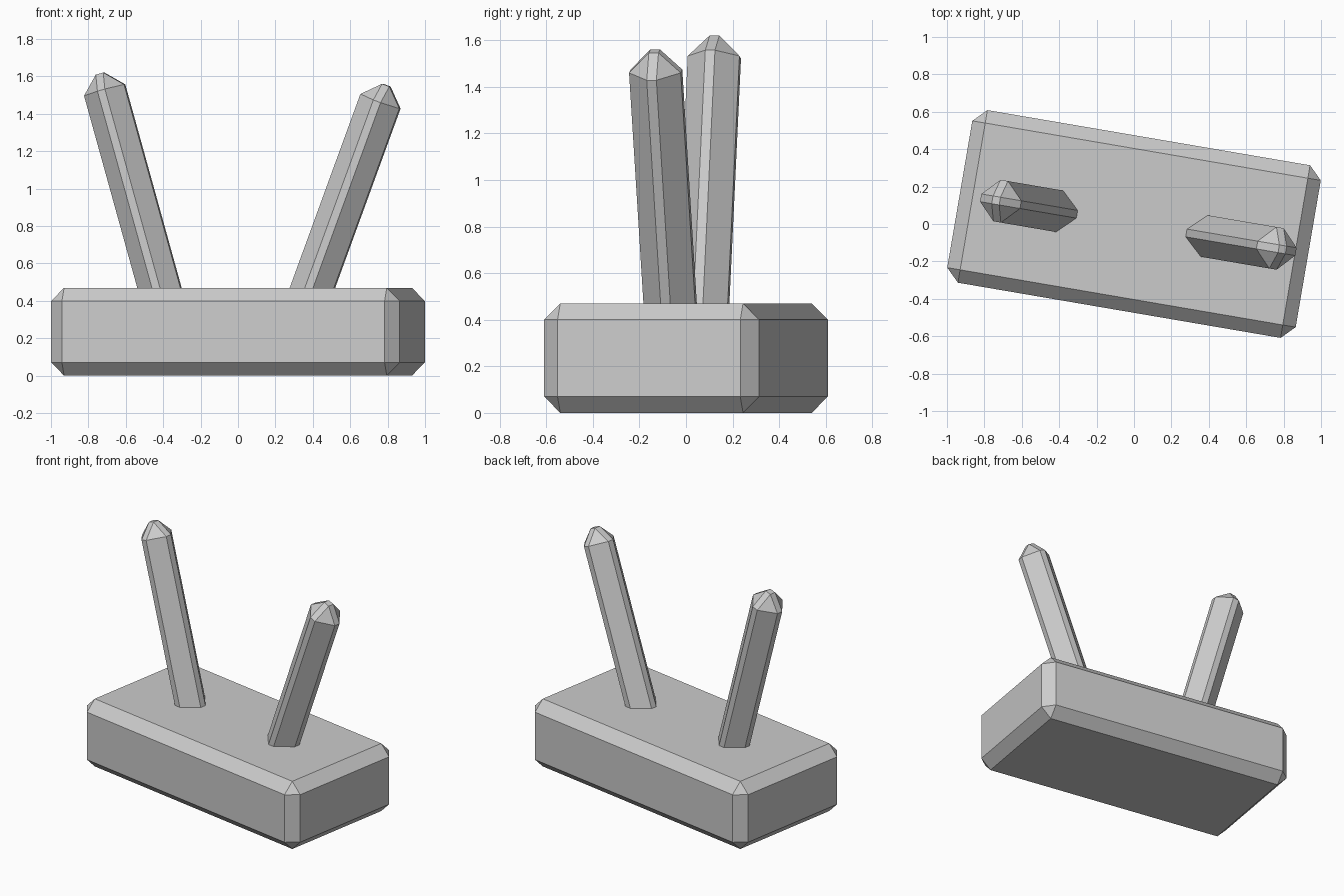
import bpy, bmesh
from math import radians, cos
from mathutils import Vector, Euler, Matrix

if "Cube" in bpy.data.objects:
    bpy.data.objects.remove(bpy.data.objects["Cube"])

YAW = radians(-9.7)
BASE_H = 0.47


def chamfered_box(name, size, chamfer, location, rotation):
    """Box centred on its own origin, every edge cut by one flat chamfer."""
    mesh = bpy.data.meshes.new(name)
    bm = bmesh.new()
    bmesh.ops.create_cube(bm, size=1.0, matrix=Matrix.Diagonal((*size, 1)))
    bm.to_mesh(mesh)
    bm.free()
    ob = bpy.data.objects.new(name, mesh)
    bpy.context.collection.objects.link(ob)
    ob.location = location
    ob.rotation_euler = rotation
    mod = ob.modifiers.new("chamfer", 'BEVEL')
    mod.width = chamfer
    mod.segments = 1
    mod.limit_method = 'NONE'
    return ob


def rod(name, u, tilt, top_z, width=0.225, chamfer=0.0915, sunk=0.3):
    """Tilted rod that leaves the base top at distance u along its length."""
    rot = Euler((0, tilt, YAW))
    axis = rot.to_matrix() @ Vector((0, 0, 1))
    foot = Matrix.Rotation(YAW, 3, 'Z') @ Vector((u, 0, 0))
    foot.z = BASE_H
    above = (top_z - BASE_H) / cos(tilt)
    centre = foot + axis * (above - sunk) / 2
    return chamfered_box(name, (width, width, above + sunk), chamfer, centre, rot)


# Base block
chamfered_box("base_block", (1.89, 0.936, BASE_H), 0.07,
              (0, 0, BASE_H / 2), (0, 0, YAW))

# Two rods leaning outwards
rod("left_rod", -0.426, radians(-15.7), 1.615)
rod("right_rod", 0.404, radians(20.3), 1.553)
